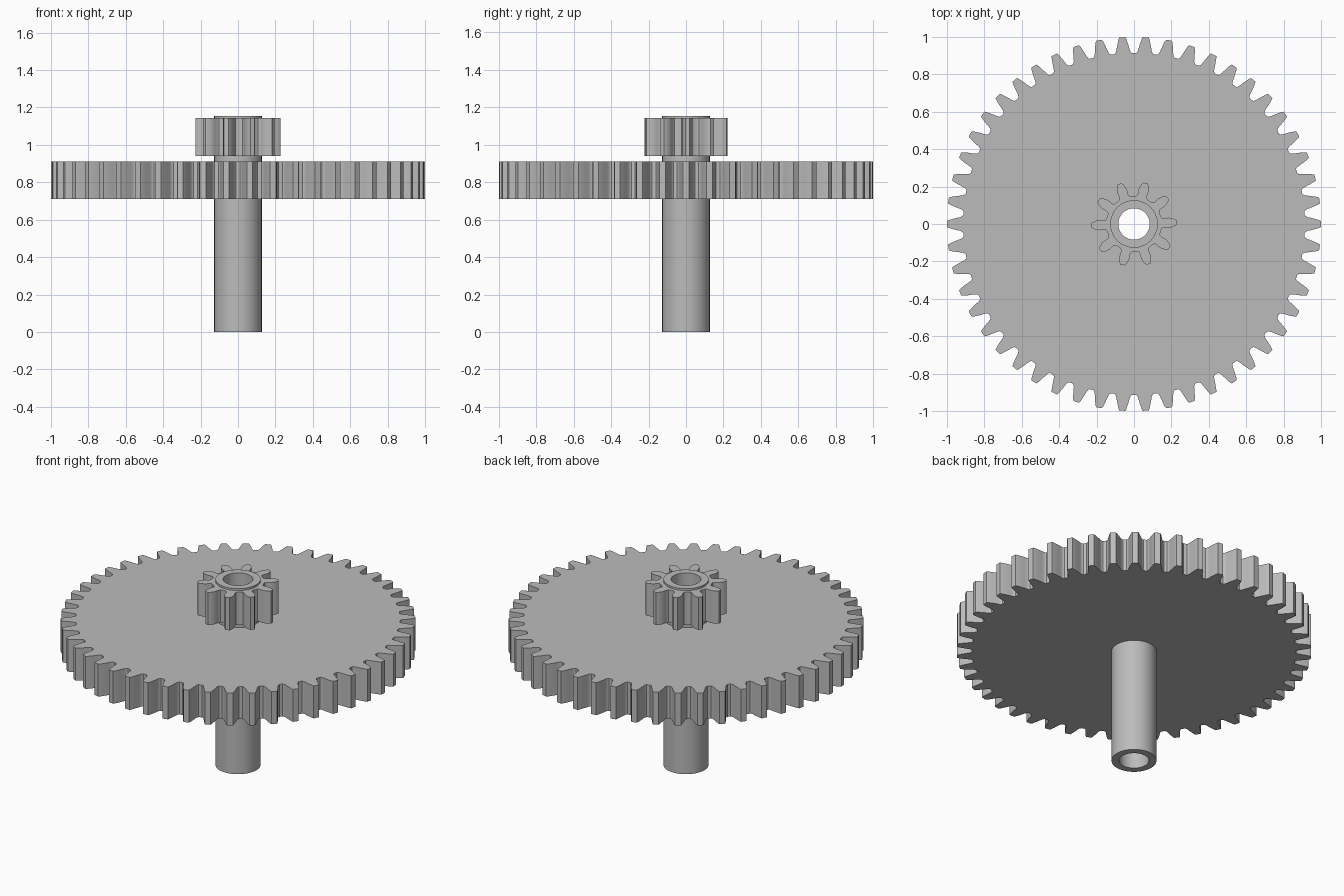
import bpy, bmesh
from math import cos, sin, tau, radians

cube = bpy.data.objects.get("Cube")
if cube:
    bpy.data.objects.remove(cube)

# Single grey plastic material
grey = bpy.data.materials.new("grey plastic")
grey.use_nodes = True
grey.diffuse_color = (0.5, 0.5, 0.5, 1)
grey.node_tree.nodes["Principled BSDF"].inputs["Base Color"].default_value = (0.5, 0.5, 0.5, 1)


def ring_prism(name, outline, bore, z0, z1, smooth_angle):
    """Extrude a closed polar outline (radius, angle) with a round bore."""
    bm = bmesh.new()
    loops = []
    for z, inner in ((z0, False), (z1, False), (z1, True), (z0, True)):
        loops.append([bm.verts.new(((bore if inner else r) * cos(a),
                                    (bore if inner else r) * sin(a), z))
                      for r, a in outline])
    n = len(outline)
    for k in range(4):
        lower, upper = loops[k], loops[(k + 1) % 4]
        for i in range(n):
            j = (i + 1) % n
            bm.faces.new((lower[i], lower[j], upper[j], upper[i]))
    bmesh.ops.recalc_face_normals(bm, faces=bm.faces[:])
    mesh = bpy.data.meshes.new(name)
    bm.to_mesh(mesh)
    bm.free()
    mesh.materials.append(grey)
    obj = bpy.data.objects.new(name, mesh)
    bpy.context.collection.objects.link(obj)
    bpy.ops.object.select_all(action='DESELECT')
    obj.select_set(True)
    bpy.context.view_layer.objects.active = obj
    bpy.ops.object.shade_smooth_by_angle(angle=radians(smooth_angle))
    return obj


def gear_outline(teeth, flank, turn=0.0):
    """Repeat a mirrored tooth flank (radius, half angle from tip to root)."""
    tooth = [(r, -a) for r, a in reversed(flank)] + flank
    return [(r, turn + i * tau / teeth + a) for i in range(teeth) for r, a in tooth]


# Hollow shaft
circle = [(0.127, i * tau / 64) for i in range(64)]
ring_prism("hollow_shaft", circle, 0.084, 0.0, 1.155, 30)

# Large gear wheel
large_flank = [(1.0, 0.016), (0.988, 0.0215), (0.965, 0.029), (0.945, 0.035),
               (0.928, 0.040), (0.919, 0.045), (0.914, 0.052)]
ring_prism("large_gear", gear_outline(50, large_flank), 0.105, 0.71, 0.912, 25)

# Small pinion with undercut teeth
small_flank = [(0.228, 0.05), (0.218, 0.085), (0.203, 0.122), (0.188, 0.146),
               (0.172, 0.152), (0.160, 0.157), (0.152, 0.185), (0.149, 0.235)]
ring_prism("small_pinion", gear_outline(10, small_flank, radians(2)), 0.105, 0.94, 1.143, 25)
